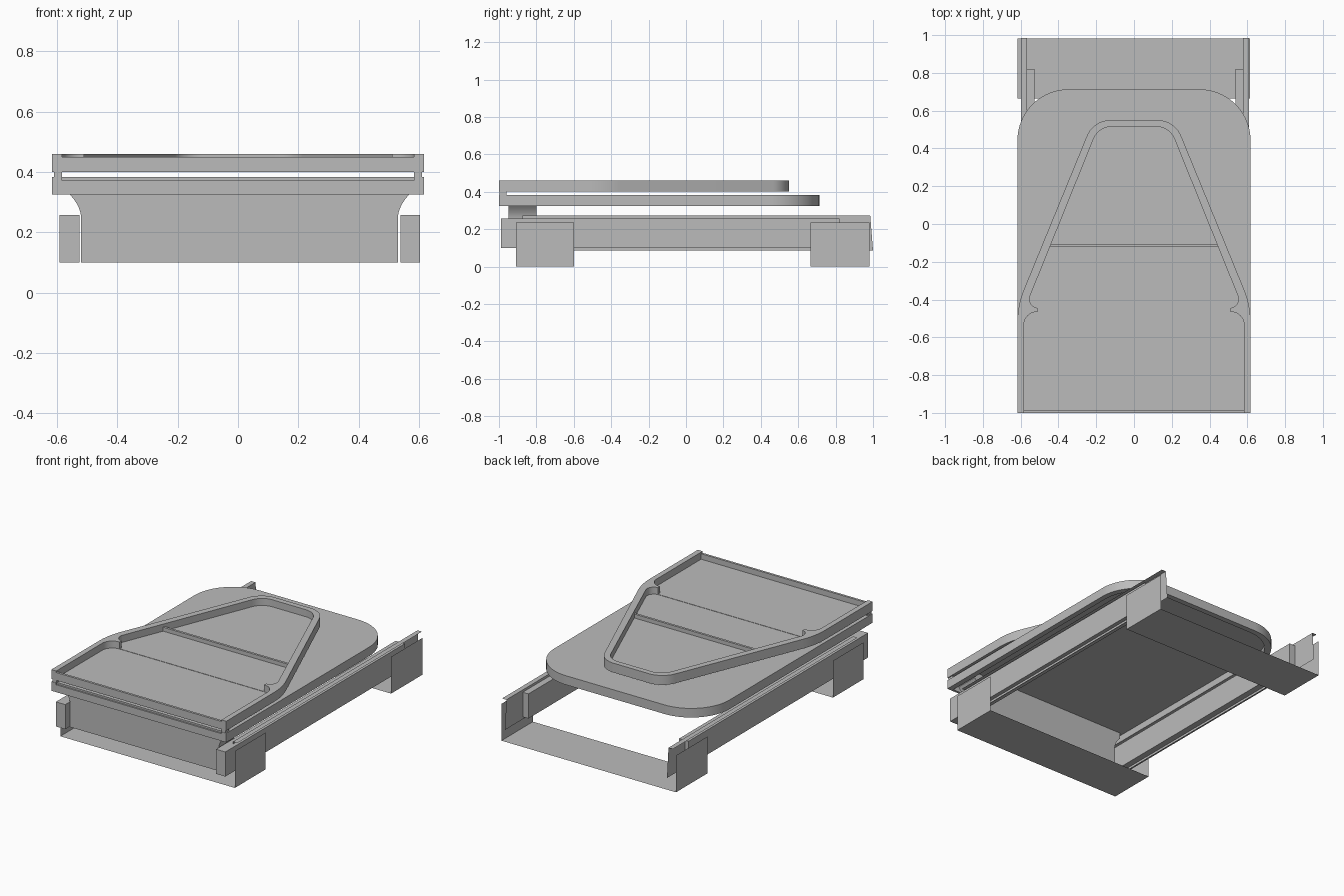
import bpy, bmesh, math
from mathutils import Vector

if "Cube" in bpy.data.objects:
    bpy.data.objects.remove(bpy.data.objects["Cube"])

grey = bpy.data.materials.new("plain grey")
grey.diffuse_color = (0.5, 0.5, 0.5, 1)
grey.use_nodes = True
grey.node_tree.nodes["Principled BSDF"].inputs["Base Color"].default_value = grey.diffuse_color


def finish(name, bm, smooth=False):
    bmesh.ops.recalc_face_normals(bm, faces=bm.faces)
    me = bpy.data.meshes.new(name)
    bm.to_mesh(me)
    bm.free()
    me.materials.append(grey)
    ob = bpy.data.objects.new(name, me)
    bpy.context.collection.objects.link(ob)
    if smooth:
        shade(ob)
    return ob


def shade(ob):
    bpy.ops.object.select_all(action='DESELECT')
    ob.select_set(True)
    bpy.context.view_layer.objects.active = ob
    bpy.ops.object.shade_smooth_by_angle(angle=math.radians(35))


def rounded(corners, steps=10):
    """Corners are (x, y, cut): each is replaced by a smooth curve."""
    pts, n = [], len(corners)
    for i, (x, y, cut) in enumerate(corners):
        p = Vector((x, y))
        if cut == 0:
            pts.append(p)
            continue
        a = p + (Vector(corners[i - 1][:2]) - p).normalized() * cut
        b = p + (Vector(corners[(i + 1) % n][:2]) - p).normalized() * cut
        w = math.cos((a - p).angle(b - p) / 2 - math.pi / 2 + math.pi / 2)
        w = math.sin((a - p).angle(b - p) / 2)  # circular arc weight
        for k in range(steps + 1):
            t = k / steps
            c0, c1, c2 = (1 - t) ** 2, 2 * w * t * (1 - t), t * t
            pts.append((a * c0 + p * c1 + b * c2) / (c0 + c1 + c2))
    return pts


def both_sides(right):
    """Mirror a right-hand run of corners into a closed outline."""
    return right + [(-x, y, c) for x, y, c in reversed(right)]


def prism(name, pts, lo, hi, axis='z', smooth=False):
    """Extrude an outline along z (outline in xy) or y (outline in xz)."""
    bm = bmesh.new()
    place = (lambda p, h: (p[0], p[1], h)) if axis == 'z' else (lambda p, h: (p[0], h, p[1]))
    face = bm.faces.new([bm.verts.new(place(p, lo)) for p in pts])
    out = bmesh.ops.extrude_face_region(bm, geom=[face])
    d = (0, 0, hi - lo) if axis == 'z' else (0, hi - lo, 0)
    bmesh.ops.translate(bm, vec=d, verts=[v for v in out['geom'] if isinstance(v, bmesh.types.BMVert)])
    return finish(name, bm, smooth)


def box(name, x0, x1, y0, y1, z0, z1):
    return prism(name, [(x0, y0), (x1, y0), (x1, y1), (x0, y1)], z0, z1)


def sheet(name, pts, ends):
    """Thin folded sheet: xz path swept between the y values given per point."""
    bm = bmesh.new()
    rows = [[bm.verts.new((x, y, z)) for y in e] for (x, z), e in zip(pts, ends)]
    for a, b in zip(rows, rows[1:]):
        bm.faces.new((a[0], a[1], b[1], b[0]))
    return finish(name, bm)


def cut(ob, cutters):
    for c in cutters:
        m = ob.modifiers.new("cut", 'BOOLEAN')
        m.operation, m.solver, m.object = 'DIFFERENCE', 'EXACT', c
    bpy.context.view_layer.update()
    me = bpy.data.meshes.new_from_object(ob.evaluated_get(bpy.context.evaluated_depsgraph_get()))
    ob.modifiers.clear()
    ob.data = me
    for c in cutters:
        bpy.data.objects.remove(c)
    shade(ob)


# Upper tray: tapered slab with a sunken floor
FLOOR = 0.415
outer = rounded(both_sides([(0.617, -1, 0), (0.617, -0.43, 0.09), (0.215, 0.55, 0.09)]))
tray = prism("upper_tray", outer, 0.40, 0.46)
taper = rounded(both_sides([(0.576, -0.445, 0.07), (0.188, 0.515, 0.07)]))
front = rounded(both_sides([(0.583, -0.985, 0), (0.583, -0.465, 0.07)]))
cut(tray, [
    prism("taper_cutter", taper, FLOOR, 0.6),
    prism("front_cutter", front, FLOOR, 0.6),
    box("join_cutter", -0.51, 0.51, -0.48, -0.43, FLOOR + 0.002, 0.6),
    box("lip_cutter", -0.583, 0.583, -1.1, -0.98, 0.45, 0.6),
])
box("tray_crossbar", -0.447, 0.447, -0.12, -0.105, FLOOR - 0.005, 0.44)

# Lower lid: rounded slab, hollow underneath
lid = prism("lower_lid", rounded(both_sides([(0.617, -1, 0), (0.617, 0.713, 0.27)]), 20), 0.325, 0.383)
hollow = rounded(both_sides([(0.583, -0.985, 0), (0.583, 0.678, 0.25)]), 20)
cut(lid, [prism("lid_cutter", hollow, 0.2, 0.368),
          box("groove_cutter", -0.583, 0.583, -1.1, -0.99, 0.372, 0.5)])

# Front support with flared upper corners
flare = [(0.525 + 0.042 * (k / 8) ** 2, 0.245 + 0.085 * k / 8) for k in range(9)]
half = [(0.525, 0.1)] + flare + [(0.567, 0.369)]
outline = [(x + 0.005, z) for x, z in half] + [(0.005 - x, z) for x, z in reversed(half)]
prism("front_support", outline, -0.95, -0.80, 'y', smooth=True)

# Rails, beams and spacers on each side
for s, side in ((-1, "left"), (1, "right")):
    c = 0.006
    x0, x1 = sorted((c + s * 0.532, c + s * 0.598))
    box(side + "_beam", x0, x1, -0.99, 0.82, 0.1, 0.257)
    sheet(side + "_rail",
          [(c + s * 0.603, 0.272), (c + s * 0.572, 0.272), (c + s * 0.572, 0.085)],
          [(-0.875, 0.985), (-0.875, 0.985), (-0.875, 1.0)])
    x0, x1 = sorted((s * 0.583, s * 0.61))
    box(side + "_spacer", x0, x1, -0.998, -0.96, 0.38, 0.402)

# Folded sheet feet, front and back
for name, y0, y1 in (("front_foot", -0.91, -0.6), ("back_foot", 0.665, 0.982)):
    sheet(name, [(-0.617, 0.235), (-0.617, 0), (0.615, 0), (0.615, 0.235)], [(y0, y1)] * 4)
